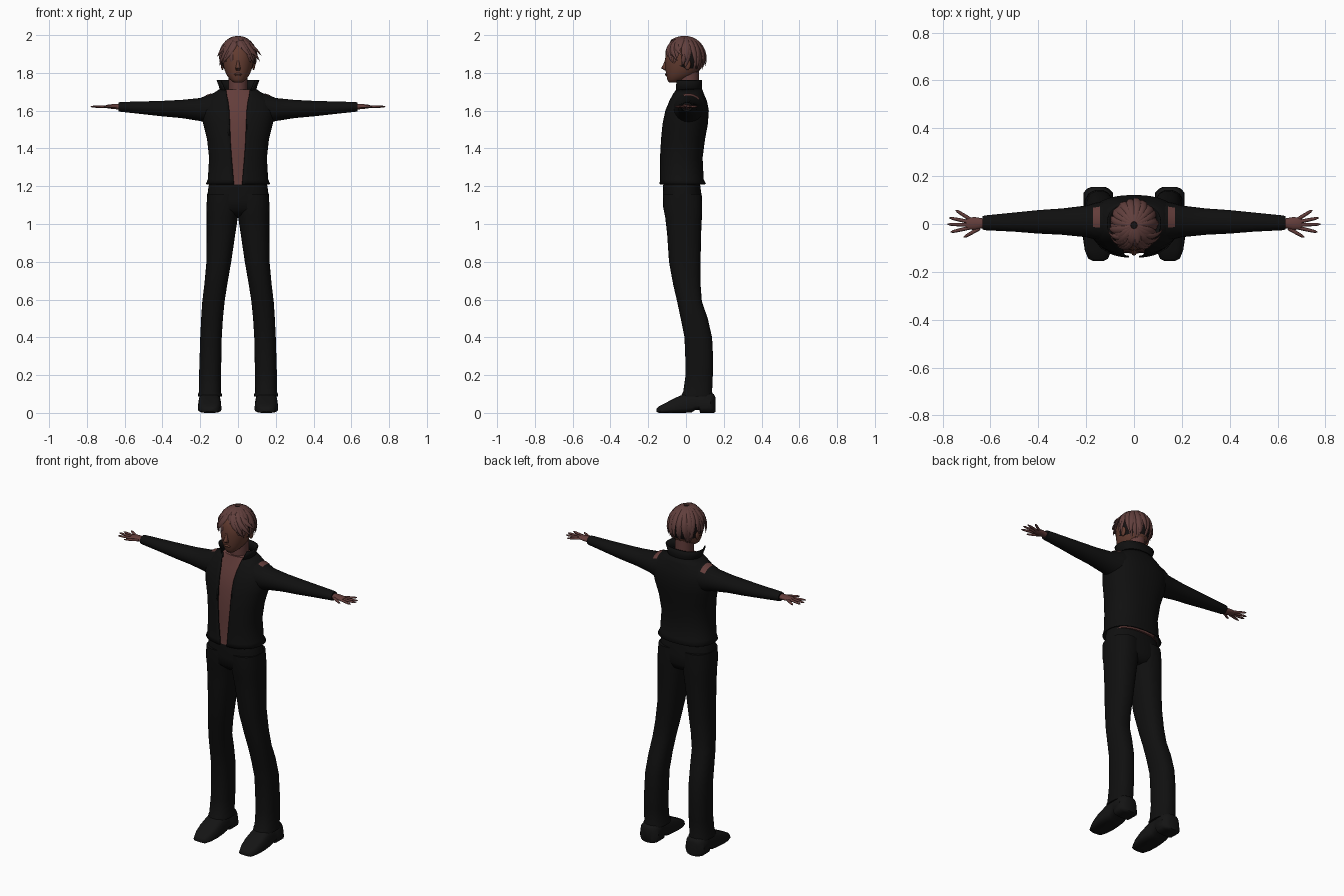
import bpy, bmesh, math, random
from mathutils import Vector

if "Cube" in bpy.data.objects:
    bpy.data.objects.remove(bpy.data.objects["Cube"])
random.seed(4)


def mat(name, r, g, b):
    m = bpy.data.materials.new(name)
    m.diffuse_color = (r, g, b, 1)
    m.use_nodes = True
    m.node_tree.nodes["Principled BSDF"].inputs["Base Color"].default_value = m.diffuse_color
    return m


SKIN = mat("skin", 0.125, 0.047, 0.043)
FACE = mat("face skin", 0.125, 0.045, 0.03)
HAIR = mat("brown hair", 0.12, 0.05, 0.046)
DARK = mat("dark hair", 0.008, 0.006, 0.006)
CLOTH = mat("black cloth", 0.005, 0.005, 0.005)
SHOE = mat("black leather", 0.007, 0.007, 0.007)


def finish(name, bm, m, angle=50):
    bmesh.ops.recalc_face_normals(bm, faces=bm.faces)
    me = bpy.data.meshes.new(name)
    bm.to_mesh(me)
    bm.free()
    me.materials.append(m)
    ob = bpy.data.objects.new(name, me)
    bpy.context.collection.objects.link(ob)
    bpy.ops.object.select_all(action='DESELECT')
    ob.select_set(True)
    bpy.context.view_layer.objects.active = ob
    bpy.ops.object.shade_smooth_by_angle(angle=math.radians(angle))
    return ob


def add_loft(bm, rings, closed=True, caps=True):
    vs = [[bm.verts.new(p) for p in r] for r in rings]
    n = len(vs[0])
    for a, b in zip(vs, vs[1:]):
        for i in range(n if closed else n - 1):
            j = (i + 1) % n
            bm.faces.new((a[i], a[j], b[j], b[i]))
    if caps and closed:
        bm.faces.new(vs[0])
        bm.faces.new(vs[-1])


def loft(name, rings, m, closed=True, caps=True, thick=0, angle=50):
    bm = bmesh.new()
    add_loft(bm, rings, closed, caps)
    ob = finish(name, bm, m, angle)
    if thick:
        s = ob.modifiers.new("thickness", 'SOLIDIFY')
        s.thickness = thick
    return ob


def pw(v, p):
    return math.copysign(abs(v) ** p, v)


def outline(z, x0, x1, yf, yb, t0=0.0, t1=None, n=36, p=0.85):
    """Horizontal body section; angle 0 is the front."""
    full = t1 is None
    t1 = 2 * math.pi if full else t1
    cx, rx, cy, ry = (x0 + x1) / 2, (x1 - x0) / 2, (yf + yb) / 2, (yb - yf) / 2
    ts = [t0 + (t1 - t0) * i / (n if full else n - 1) for i in range(n)]
    return [(cx + rx * pw(math.sin(t), p), cy - ry * pw(math.cos(t), p), z) for t in ts]


def open_angle(x, hw, p=0.85):
    return math.asin(min(1, x / hw) ** (1 / p))


# jacket body: z, half width, front y, back y, half of the front gap
JACKET = [(1.21, .165, -.135, .1, .021), (1.235, .154, -.132, .088, .023),
          (1.35, .147, -.133, .082, .033), (1.45, .158, -.128, .095, .04),
          (1.53, .178, -.12, .11, .043), (1.6, .188, -.105, .115, .046),
          (1.65, .168, -.085, .105, .052), (1.685, .13, -.07, .09, .06),
          (1.712, .09, -.06, .08, .064)]
rings = []
for z, hw, yf, yb, g in JACKET:
    a = open_angle(g, hw)
    rings.append(outline(z, -hw, hw, yf, yb, a, 2 * math.pi - a, 48))
loft("jacket_body", rings, CLOTH, closed=False, thick=-.006)

# bare torso under the open jacket
loft("torso", [outline(z, -hw * .9, hw * .9, yf + .012, yb - .015)
               for z, hw, yf, yb, g in JACKET], SKIN)

# standing flared collar, open at the front
rings = []
for z, hw, yf, yb, g in [(1.69, .088, -.062, .082, .06), (1.73, .095, -.07, .078, .074),
                         (1.762, .108, -.074, .08, .09)]:
    a = open_angle(g, hw)
    rings.append(outline(z, -hw, hw, yf, yb, a, 2 * math.pi - a, 32))
loft("collar", rings, CLOTH, closed=False, thick=.006)

# neck and head
loft("neck", [outline(z, -.05, .05, -.04, .068, p=1) for z in (1.66, 1.72, 1.82)], SKIN)
HEAD = [(1.748, .022, -.09, -.045), (1.765, .043, -.099, 0), (1.79, .061, -.105, .05),
        (1.82, .073, -.109, .075), (1.86, .081, -.111, .085), (1.91, .081, -.108, .085),
        (1.95, .065, -.085, .07), (1.975, .03, -.04, .03)]
loft("head", [outline(z, -w, w, f, b, p=.95) for z, w, f, b in HEAD], FACE, angle=80)
loft("nose", [outline(z, -w, w, f, -.095, n=10, p=1) for z, w, f in
              [(1.87, .006, -.111), (1.845, .009, -.12), (1.825, .014, -.132), (1.812, .011, -.11)]], FACE)
loft("lips", [outline(z, -w, w, f, -.09, n=12, p=1) for z, w, f in
              [(1.799, .014, -.107), (1.792, .022, -.112), (1.784, .014, -.107)]], FACE)

# sleeves run along x: x, centre z, half height, centre y, half depth
SLEEVE = [(.11, 1.613, .087, .012, .085), (.16, 1.608, .075, .012, .077),
          (.2, 1.606, .061, .011, .066), (.3, 1.609, .048, .01, .055), (.4, 1.611, .041, .009, .049),
          (.5, 1.615, .034, .008, .04), (.62, 1.62, .026, .005, .031), (.632, 1.62, .024, .005, .028)]


def arm_ring(s, row, a0=0, a1=2 * math.pi, n=24, grow=0, full=True):
    x, cz, rz, cy, ry = row
    ts = [a0 + (a1 - a0) * i / (n if full else n - 1) for i in range(n)]
    return [(s * x, cy + (ry + grow) * math.cos(t), cz + (rz + grow) * math.sin(t)) for t in ts]


FINGERS = [(.685, .02, .745, .058), (.69, .009, .772, .026),
           (.69, -.004, .78, -.001), (.688, -.016, .767, -.034), (.645, -.018, .712, -.056)]
# shoe sections along y: y, half width, bottom z, top z
SHOES = [(-.155, .02, .006, .022), (-.145, .04, 0, .034), (-.11, .054, 0, .052),
         (-.06, .061, 0, .078), (-.01, .06, 0, .1), (.03, .058, .003, .112), (.05, .057, .016, .112),
         (.07, .057, .016, .112), (.075, .06, 0, .112), (.13, .06, 0, .108), (.147, .045, 0, .1), (.155, .028, .004, .085)]
# trouser leg: z, inner x, outer x, front y, back y
LEG = [(1.16, -.012, .163, -.122, .083), (1.09, -.008, .167, -.121, .086), (1.035, .001, .166, -.11, .084),
       (.95, .014, .166, -.1, .08), (.8, .036, .167, -.09, .077), (.68, .057, .178, -.068, .077),
       (.59, .071, .189, -.047, .084), (.5, .08, .195, -.028, .115), (.4, .086, .2, -.008, .138),
       (.3, .088, .203, -.004, .143), (.2, .09, .206, -.002, .142), (.11, .091, .207, -.015, .138),
       (.1, .086, .211, -.022, .142), (.088, .086, .211, -.024, .142)]

for s, side in ((-1, "right"), (1, "left")):
    loft(side + "_sleeve", [arm_ring(s, r) for r in SLEEVE], CLOTH)
    # skin showing through the shoulder slit
    slit = [(.143, 1.6095, .0791, .012, .0797), (.172, 1.6074, .0708, .0117, .0737)]
    loft(side + "_shoulder_slit", [arm_ring(s, r, .75, 1.9, 10, .003, False) for r in slit],
         SKIN, closed=False)
    # lapel plate following the jacket front
    rings = []
    for (z, hw, yf, yb, g), w in zip(JACKET[3:], (.004, .03, .05, .05, .045, .02)):
        r = outline(z, -hw, hw, yf - .006, yb, open_angle(g, hw), open_angle(min(g + w, hw * .95), hw), 6)
        rings.append([(s * x, y, zz) for x, y, zz in r])
    loft(side + "_lapel", rings, CLOTH, closed=False, thick=.004)
    # hand
    bm = bmesh.new()
    palm = [(.6, 1.62, .016, .004, .02), (.635, 1.621, .015, .003, .021), (.665, 1.622, .013, .002, .027),
            (.69, 1.622, .01, .002, .025), (.702, 1.622, .006, .002, .02)]
    add_loft(bm, [arm_ring(s, r, n=14) for r in palm])
    for x0, y0, x1, y1 in FINGERS:
        d = Vector((x1 - x0, y1 - y0, 0))
        side_v = Vector((-d.y, d.x, 0)).normalized()
        rr = []
        for t, r in ((0, .008), (.5, .0075), (.85, .006), (1, .002)):
            c = Vector((x0, y0, 1.621)) + d * t
            ring = [c + side_v * r * math.cos(k * math.pi / 4) + Vector((0, 0, r * .85 * math.sin(k * math.pi / 4)))
                    for k in range(8)]
            rr.append([(s * q.x, q.y, q.z) for q in ring])
        add_loft(bm, rr)
    finish(side + "_hand", bm, SKIN, 70)
    # trouser leg and shoe
    loft(side + "_trouser_leg", [[(s * x, y, zz) for x, y, zz in outline(z, a, b, f, k, n=28)]
                                 for z, a, b, f, k in LEG], CLOTH)
    rings = []
    for y, w, zb, zt in SHOES:
        c, h = (zb + zt) / 2, (zt - zb) / 2
        ring = []
        for k in range(20):
            t = 2 * math.pi * k / 20
            v = pw(math.sin(t), .55)
            ring.append((s * (.15 + w * pw(math.cos(t), .6) * (1 - .12 * v)), y, c + h * v))
        rings.append(ring)
    loft(side + "_shoe", rings, SHOE, angle=40)
    # ear
    bm = bmesh.new()
    bmesh.ops.create_uvsphere(bm, u_segments=12, v_segments=8, radius=1)
    for v in bm.verts:
        v.co = (s * .082 + v.co.x * .009, .008 + v.co.y * .018, 1.845 + v.co.z * .03)
    finish(side + "_ear", bm, FACE, 80)

# trouser seat
loft("trouser_hips", [outline(z, -w, w, f, b) for z, w, f, b in
     [(1.235, .146, -.118, .07), (1.2, .156, -.121, .076), (1.13, .165, -.122, .085),
      (1.08, .16, -.118, .085), (1.045, .11, -.08, .07), (1.035, .05, -.04, .04)]], CLOTH)

# hair: dark cap covered by tapered brown locks
HC, HR = Vector((0, -.005, 1.885)), Vector((.094, .104, .107))
bm = bmesh.new()
bmesh.ops.create_uvsphere(bm, u_segments=32, v_segments=20, radius=1)
for v in bm.verts:
    v.co = HC + Vector((v.co.x * HR.x, v.co.y * HR.y, v.co.z * HR.z)) * .96
cut = [f for f in bm.faces if f.calc_center_median().z < (1.93 if f.calc_center_median().y < -.03 else 1.805)]
bmesh.ops.delete(bm, geom=cut, context='FACES')
finish("hair_cap", bm, DARK, 80)


def scalp(phi, az, r):
    return HC + Vector((HR.x * math.sin(phi) * math.sin(az), -HR.y * math.sin(phi) * math.cos(az),
                        HR.z * math.cos(phi))) * r


def lock(bm, az0, az1, p0, p1, w, r0, r1, n=9):
    rings = []
    for i in range(n):
        t = i / (n - 1)
        az, phi = az0 + (az1 - az0) * t * t, p0 + (p1 - p0) * t
        c = scalp(phi, az, r0 + (r1 - r0) * t ** 3)
        d = scalp(phi + .02, az + (az1 - az0) * .04 * t, 1) - scalp(phi, az, 1)
        nor = (c - HC).normalized()
        sd = d.cross(nor).normalized()
        k = max(.04, (.55 + .9 * t) * (1 - t ** 3))
        rings.append([c + sd * w * k * math.cos(a) + nor * .007 * min(1, k) * math.sin(a)
                      for a in (j * math.pi / 4 for j in range(8))])
    add_loft(bm, rings)


def end_angle(deg):
    d = abs(deg)
    return math.radians(68 if d < 28 else 108 if d < 75 else 116 if d < 110 else 138)


bm = bmesh.new()
R = math.radians
for layer, (count, r0, r1, cut_by) in enumerate([(24, .985, 1.03, 0), (19, 1.0, 1.09, .32)]):
    for i in range(count):
        deg = -180 + 360 * (i + .5 * layer) / count + random.uniform(-3, 3)
        if abs(deg) > 172:  # dark parting at the back
            continue
        lock(bm, R(deg), R(deg + random.uniform(-14, 14)), R(8), end_angle(deg) - cut_by + random.uniform(-.1, .1),
             .018, r0, r1 + random.uniform(-.03, .04))
# fringe swept to both sides
for a0, a1, p1, r1 in [(-8, -42, 100, 1.14), (-18, -58, 112, 1.13), (-30, -70, 112, 1.2), (10, 40, 92, 1.13),
                       (20, 58, 108, 1.15), (34, 74, 100, 1.3), (50, 85, 88, 1.34), (-45, -80, 90, 1.2)]:
    lock(bm, R(a0), R(a1), R(22), R(p1), .015, 1.0, r1)
finish("hair_locks", bm, HAIR, 60)
